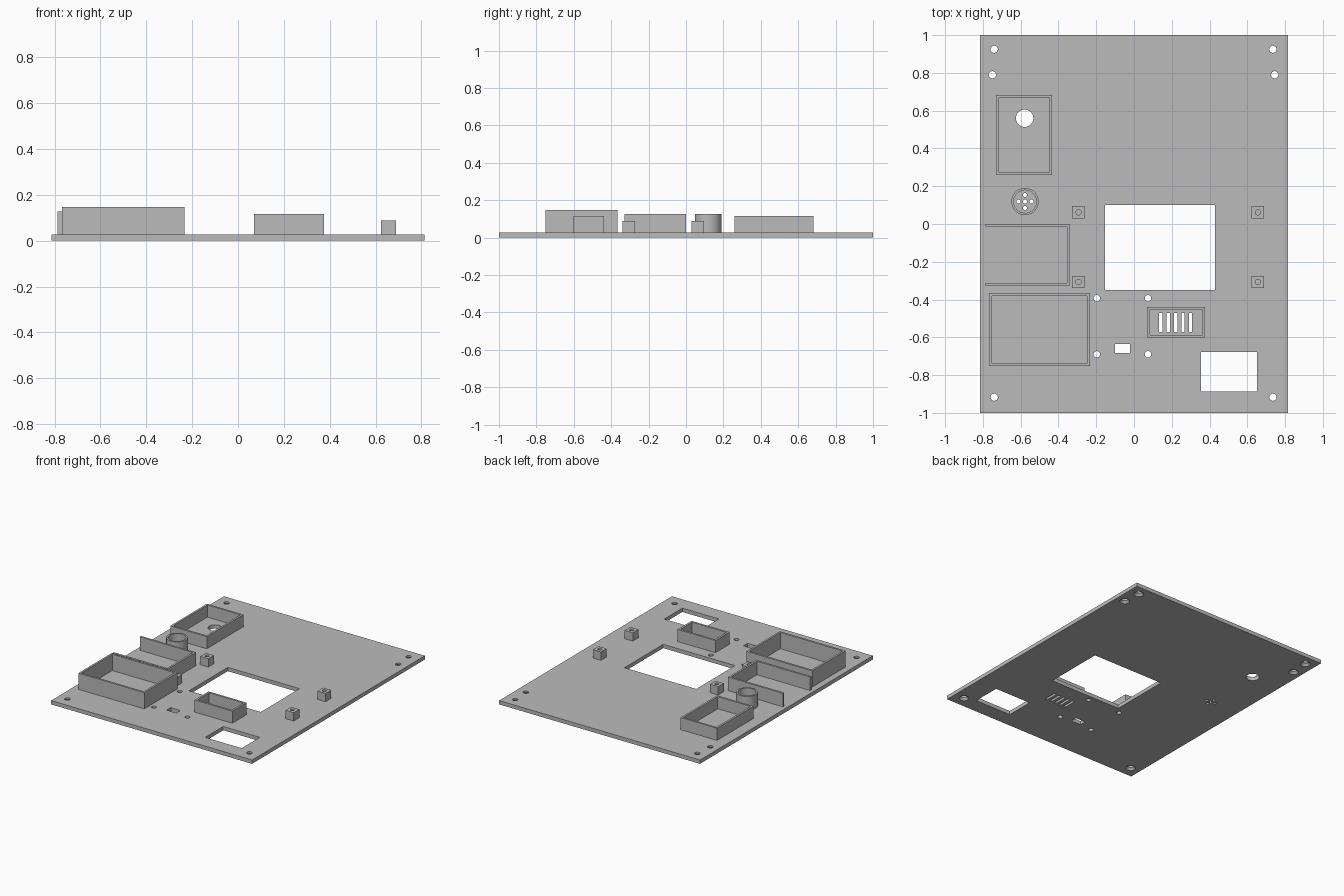
import bpy, bmesh
from math import cos, sin, pi

if "Cube" in bpy.data.objects:
    bpy.data.objects.remove(bpy.data.objects["Cube"])

grey = bpy.data.materials.new("plain grey")
grey.use_nodes = True
grey.diffuse_color = (0.5, 0.5, 0.5, 1)
grey.node_tree.nodes["Principled BSDF"].inputs["Base Color"].default_value = (0.5, 0.5, 0.5, 1)

TOP = 0.028      # plate thickness
WALL = 0.0145    # wall thickness of the trays


def rect(x0, x1, y0, y1):
    return [(x0, y0), (x1, y0), (x1, y1), (x0, y1)]


def circle(x, y, r, n=32):
    return [(x + r * cos(2 * pi * i / n), y + r * sin(2 * pi * i / n)) for i in range(n)]


def loft(bm, sections, closed=False):
    """Skin (outline, z) sections; cap the ends, or join last to first when closed."""
    loops = [[bm.verts.new((x, y, z)) for x, y in pts] for pts, z in sections]
    pairs = list(zip(loops, loops[1:])) + ([(loops[-1], loops[0])] if closed else [])
    for a, b in pairs:
        for i in range(len(a)):
            j = (i + 1) % len(a)
            bm.faces.new((a[i], a[j], b[j], b[i]))
    if not closed:
        bm.faces.new(loops[0][::-1])
        bm.faces.new(loops[-1])


def finish(name, bm):
    bmesh.ops.recalc_face_normals(bm, faces=bm.faces)
    mesh = bpy.data.meshes.new(name)
    bm.to_mesh(mesh)
    bm.free()
    mesh.materials.append(grey)
    obj = bpy.data.objects.new(name, mesh)
    bpy.context.collection.objects.link(obj)
    return obj


def solid(name, sections, closed=False):
    bm = bmesh.new()
    loft(bm, sections, closed)
    return finish(name, bm)


def wall_ring(name, outer, inner, height):
    return solid(name, [(outer, TOP), (outer, height), (inner, height), (inner, TOP)], True)


def frame(name, x0, x1, y0, y1, height):
    w = WALL
    return wall_ring(name, rect(x0, x1, y0, y1), rect(x0 + w, x1 - w, y0 + w, y1 - w), height)


def activate(obj):
    bpy.ops.object.select_all(action="DESELECT")
    obj.select_set(True)
    bpy.context.view_layer.objects.active = obj


def cut(obj, cutter):
    cutter.hide_render = True
    mod = obj.modifiers.new("holes", "BOOLEAN")
    mod.operation, mod.solver, mod.object = "DIFFERENCE", "EXACT", cutter
    activate(obj)
    bpy.ops.object.modifier_apply(modifier=mod.name)
    bpy.data.objects.remove(cutter)


# Base plate
plate = solid("base_plate", [(rect(-0.814, 0.814, -1, 1), 0), (rect(-0.814, 0.814, -1, 1), TOP)])

# Openings: display window, side window, small slot, vent slots
outlines = [rect(-0.153, 0.429, -0.349, 0.1),
            rect(0.355, 0.651, -0.887, -0.678),
            rect(-0.1, -0.021, -0.683, -0.635)]
for i in range(5):
    x = 0.141 + 0.0395 * i
    outlines.append(rect(x - 0.009, x + 0.009, -0.572, -0.472))
# Cable hole, screw holes, connector pin holes
outlines.append(circle(-0.579, 0.56, 0.046))
outlines += [circle(x, y, 0.017) for x in (-0.197, 0.074) for y in (-0.393, -0.69)]
cx, cy = -0.577, 0.119
outlines += [circle(cx + dx, cy + dy, 0.011, 16)
             for dx, dy in ((0, 0), (0.034, 0), (-0.034, 0), (0, 0.034), (0, -0.034))]
holes = bmesh.new()
for pts in outlines:
    loft(holes, [(pts, -0.02), (pts, 0.05)])
# Mounting holes, countersunk from beneath
for x, y in ((-0.74, 0.925), (0.735, 0.925), (-0.75, 0.79),
             (0.745, 0.79), (-0.74, -0.917), (0.735, -0.917)):
    wide, narrow = circle(x, y, 0.034), circle(x, y, 0.019)
    loft(holes, [(wide, -0.02), (wide, 0), (narrow, 0.016), (narrow, 0.05)])
cut(plate, finish("hole_cutter", holes))

# Walled trays
frame("upper_tray", -0.73, -0.434, 0.259, 0.683, 0.117)
frame("lower_tray", -0.767, -0.233, -0.752, -0.366, 0.147)
frame("vent_tray", 0.069, 0.376, -0.602, -0.439, 0.117)

# Tray open on its outer side
x0, x1, y0, y1, w = -0.786, -0.341, -0.328, 0.0, WALL
bracket = [(x0, y0), (x1, y0), (x1, y1), (x0, y1), (x0, y1 - w),
           (x1 - w, y1 - w), (x1 - w, y0 + w), (x0, y0 + w)]
solid("open_tray", [(bracket, TOP), (bracket, 0.127)])

# Round connector collar
collar = wall_ring("connector_collar", circle(cx, cy, 0.072, 48), circle(cx, cy, 0.06, 48), 0.127)
activate(collar)
bpy.ops.object.shade_smooth_by_angle()

# Four screw posts with blind bores
h = 0.033
for side, x in (("right", -0.294), ("left", 0.656)):
    for end, y in (("front", -0.307), ("back", 0.062)):
        block = rect(x - h, x + h, y - h, y + h)
        post = solid(f"{end}_{side}_post", [(block, TOP), (block, 0.089)])
        bore = circle(x, y, 0.014, 24)
        cut(post, solid("bore_cutter", [(bore, TOP + 0.005), (bore, 0.12)]))
